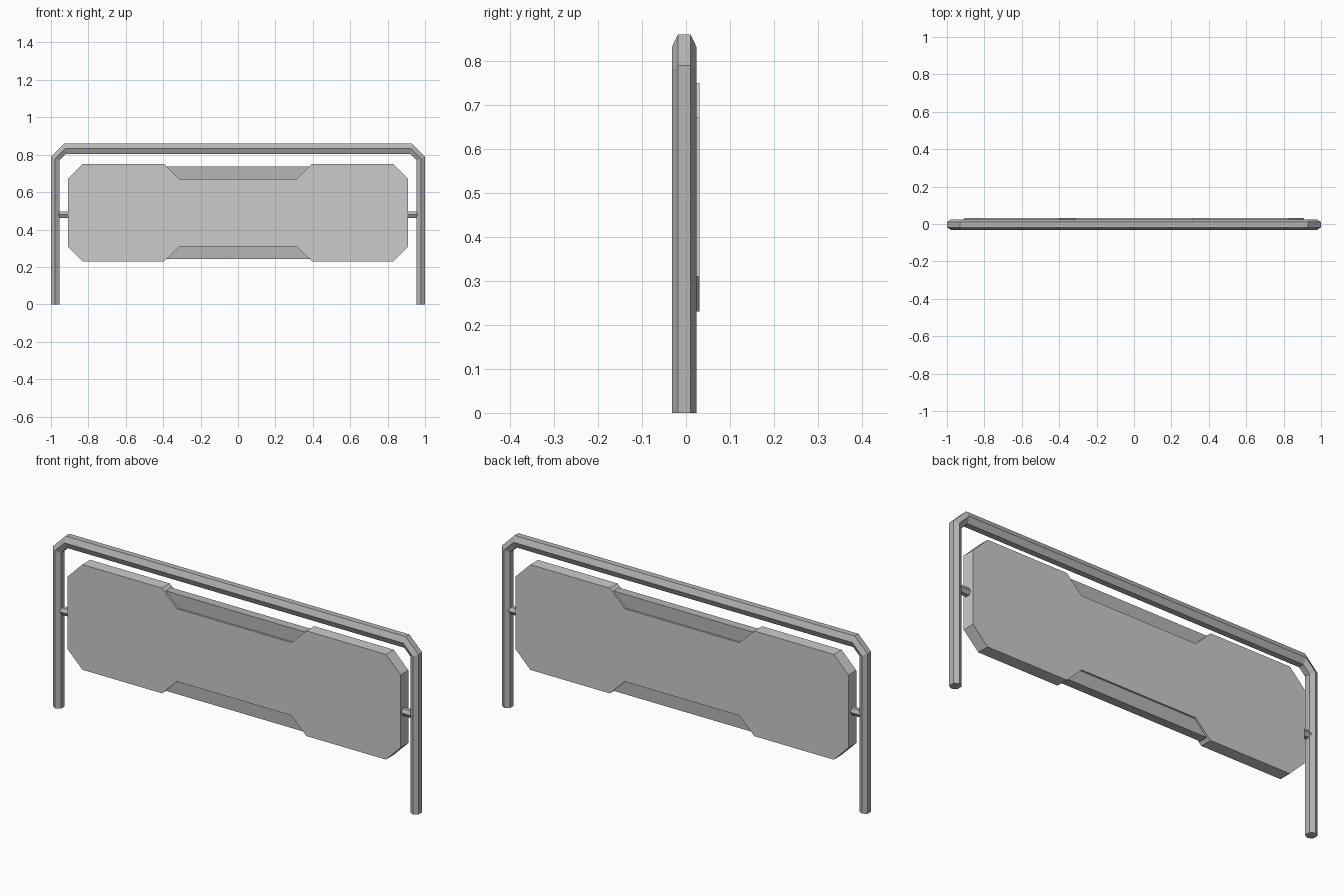
import bpy, bmesh, math

if "Cube" in bpy.data.objects:
    bpy.data.objects.remove(bpy.data.objects["Cube"])

def material(name, v):
    m = bpy.data.materials.new(name)
    m.diffuse_color = (v, v, v, 1)
    m.use_nodes = True
    m.node_tree.nodes["Principled BSDF"].inputs["Base Color"].default_value = m.diffuse_color
    return m

dark = material("dark_grey", 0.47)
light = material("light_grey", 0.8)
YC = -0.004  # depth centre of the tube frame

def finish(name, bm, mat):
    bmesh.ops.recalc_face_normals(bm, faces=bm.faces)
    me = bpy.data.meshes.new(name)
    bm.to_mesh(me)
    bm.free()
    me.materials.append(mat)
    ob = bpy.data.objects.new(name, me)
    bpy.context.collection.objects.link(ob)
    return ob

def loft(name, rings, mat):
    bm = bmesh.new()
    vs = [[bm.verts.new(p) for p in r] for r in rings]
    n = len(vs[0])
    for a, b in zip(vs, vs[1:]):
        for i in range(n):
            j = (i + 1) % n
            bm.faces.new((a[i], a[j], b[j], b[i]))
    bm.faces.new(vs[0])
    bm.faces.new(vs[-1])
    return finish(name, bm, mat)

def slab(name, outline, y0, y1, mat):
    return loft(name, [[(x, y, z) for x, z in outline] for y in (y0, y1)], mat)

# Hexagonal tube frame: outer, middle and inner (x, z) at each bend
half = [((1.0, 0), (0.978, 0), (0.955, 0)),
        ((1.0, 0.79), (0.978, 0.78), (0.955, 0.77)),
        ((0.93, 0.86), (0.926, 0.832), (0.922, 0.803))]
path = [[(-x, z) for x, z in s] for s in half] + half[::-1]

def hex_ring(o, m, i):
    f, w = 0.0145, 0.028
    return [(p[0], YC + dy, p[1]) for p, dy in
            ((o, -f), (o, f), (m, w), (i, f), (i, -f), (m, -w))]

loft("tube_frame", [hex_ring(*s) for s in path], dark)

# Front board with cut corners and a notch at top and bottom
ZC = 0.49
quarter = [(0.91, 0.18), (0.83, 0.26), (0.395, 0.26), (0.313, 0.18)]
top = quarter + [(-x, z) for x, z in quarter[::-1]]
outline = top + [(-x, -z) for x, z in top]
slab("sign_board", [(x, ZC + z) for x, z in outline], -0.03, 0.031, light)

# Darker core showing in the notches
slab("board_core", [(-0.385, ZC - 0.247), (0.385, ZC - 0.247),
                    (0.385, ZC + 0.247), (-0.385, ZC + 0.247)], -0.021, 0.022, dark)

# Pivot pins joining board and legs
for side, sx in (("left", -1), ("right", 1)):
    rings = [[(sx * x, YC + 0.02 * math.cos(k * math.pi / 3),
               0.48 + 0.02 * math.sin(k * math.pi / 3)) for k in range(6)]
             for x in (0.89, 0.965)]
    loft(side + "_pivot_pin", rings, dark)
